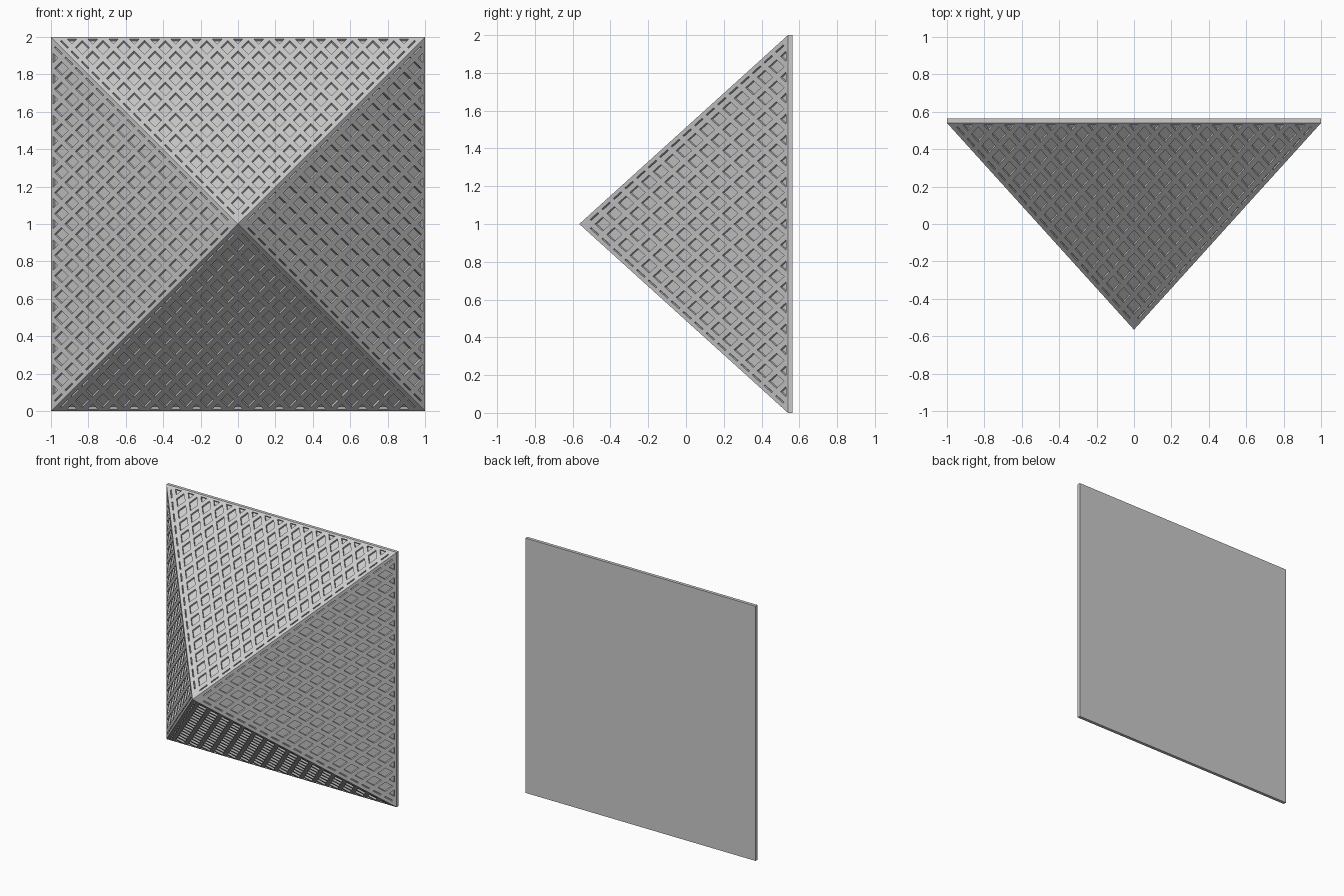
import bpy, bmesh, math
from mathutils import Vector, Matrix

if "Cube" in bpy.data.objects:
    bpy.data.objects.remove(bpy.data.objects["Cube"])

Y_APEX, Y_BASE, Y_BACK = -0.565, 0.54, 0.565
H = Y_BASE - Y_APEX
STEP, R, DEPTH = 0.111, 0.037, 0.015   # pit spacing, half diagonal, depth


def make_object(name, bm):
    bmesh.ops.recalc_face_normals(bm, faces=bm.faces)
    me = bpy.data.meshes.new(name)
    bm.to_mesh(me)
    bm.free()
    ob = bpy.data.objects.new(name, me)
    bpy.context.collection.objects.link(ob)
    return ob


def clip(poly, a, b, c):
    """Keep the part of a 2D polygon where a*u + b*v <= c."""
    out = []
    for p, q in zip(poly, poly[1:] + poly[:1]):
        dp, dq = a * p[0] + b * p[1] - c, a * q[0] + b * q[1] - c
        if dp <= 0:
            out.append(p)
        if dp * dq < 0:
            t = dp / (dp - dq)
            out.append((p[0] + t * (q[0] - p[0]), p[1] + t * (q[1] - p[1])))
    return out


def area(poly):
    return abs(sum(p[0] * q[1] - p[1] * q[0]
                   for p, q in zip(poly, poly[1:] + poly[:1]))) / 2


# Pyramid panel with its thin backing plate
bm = bmesh.new()
square = [(-1, 0), (1, 0), (1, 2), (-1, 2)]
back = [bm.verts.new((x, Y_BACK, z)) for x, z in square]
rim = [bm.verts.new((x, Y_BASE, z)) for x, z in square]
apex = bm.verts.new((0, Y_APEX, 1))
bm.faces.new(back)
for i in range(4):
    j = (i + 1) % 4
    bm.faces.new((back[i], back[j], rim[j], rim[i]))
    bm.faces.new((rim[i], rim[j], apex))
panel = make_object("pyramid_panel", bm)

# Diamond pit cutters: staggered lattice on each sloping face, inside the plain ridge bands
bm = bmesh.new()
normal = Vector((0, -1, H)).normalized()
for k in range(4):
    turn = Matrix.Translation((0, 0, 1)) @ Matrix.Rotation(k * math.pi / 2, 4, 'Y')
    for row in range(18):
        v = row * STEP / 2
        for col in range(-10, 11):
            u = (col + 0.5 * (row % 2)) * STEP
            poly = [(u - R, v), (u, v - R), (u + R, v), (u, v + R)]
            for a, b, c in ((1, 1, 0.972), (-1, 1, 0.972), (0, -1, -0.01)):
                poly = clip(poly, a, b, c)
            if len(poly) < 3 or area(poly) < 0.0003:
                continue
            surf = [Vector((p, Y_BASE - q * H, 1 - q)) for p, q in poly]
            outer = [bm.verts.new(turn @ (s + normal * 0.004)) for s in surf]
            inner = [bm.verts.new(turn @ (s - normal * DEPTH)) for s in surf]
            bm.faces.new(outer)
            bm.faces.new(inner[::-1])
            n = len(poly)
            for i in range(n):
                j = (i + 1) % n
                bm.faces.new((outer[i], inner[i], inner[j], outer[j]))
cutter = make_object("pit_cutter", bm)
cutter.hide_render = True
cutter.hide_set(True)

mod = panel.modifiers.new("pits", 'BOOLEAN')
mod.operation = 'DIFFERENCE'
mod.solver = 'EXACT'
mod.object = cutter

# Bake the pits and drop the cutter
bpy.context.view_layer.objects.active = panel
panel.select_set(True)
bpy.ops.object.modifier_apply(modifier=mod.name)
bpy.data.objects.remove(cutter)
